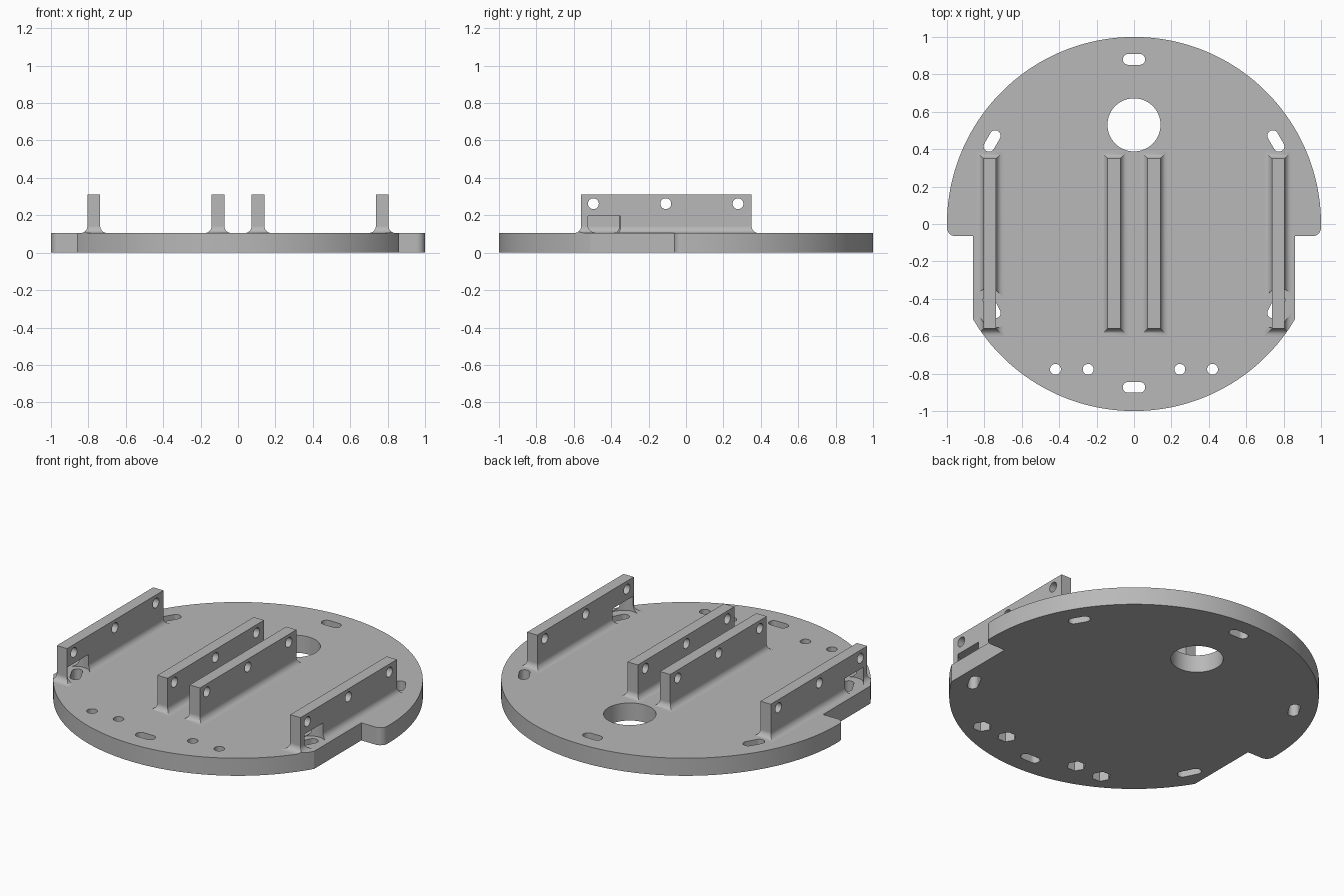
import bpy, bmesh
from math import sin, cos, pi, sqrt, atan2, radians
from mathutils import Matrix

cube = bpy.data.objects.get("Cube")
if cube:
    bpy.data.objects.remove(cube, do_unlink=True)

grey = bpy.data.materials.new("plain grey")
grey.use_nodes = True
grey.diffuse_color = (0.48, 0.48, 0.48, 1)
grey.node_tree.nodes["Principled BSDF"].inputs["Base Color"].default_value = grey.diffuse_color

THICK, TOP = 0.105, 0.31
RAIL_Y = (-0.56, 0.35)
RAIL_HALF, FILLET = 0.034, 0.038


def arc(cx, cy, r, a0, a1, n):
    return [(cx + r * cos(a0 + (a1 - a0) * i / n), cy + r * sin(a0 + (a1 - a0) * i / n))
            for i in range(n + 1)]


def circle(cx, cy, r, n=32):
    return arc(cx, cy, r, 0, 2 * pi, n)[:-1]


def slot(x0, y0, x1, y1, r):
    a = atan2(y1 - y0, x1 - x0)
    return arc(x1, y1, r, a - pi / 2, a + pi / 2, 12) + arc(x0, y0, r, a + pi / 2, a + 1.5 * pi, 12)


def mirror(pts):
    return [(-x, y) for x, y in pts]


def loft(name, layers, z_values, matrix=None):
    """Solid made from closed outlines stacked along z."""
    bm = bmesh.new()
    rings = [[bm.verts.new((x, y, z)) for x, y in pts] for pts, z in zip(layers, z_values)]
    for lo, hi in zip(rings, rings[1:]):
        for i in range(len(lo)):
            j = (i + 1) % len(lo)
            bm.faces.new((lo[i], lo[j], hi[j], hi[i]))
    bm.faces.new(rings[0][::-1])
    bm.faces.new(rings[-1])
    bmesh.ops.recalc_face_normals(bm, faces=bm.faces)
    if matrix:
        bm.transform(matrix)
    mesh = bpy.data.meshes.new(name)
    bm.to_mesh(mesh)
    bm.free()
    obj = bpy.data.objects.new(name, mesh)
    bpy.context.collection.objects.link(obj)
    mesh.materials.append(grey)
    return obj


def prism(name, pts, z0, z1, matrix=None):
    return loft(name, [pts, pts], (z0, z1), matrix)


def boolean(obj, cutter, operation="DIFFERENCE"):
    bpy.context.view_layer.objects.active = obj
    mod = obj.modifiers.new("cut", "BOOLEAN")
    mod.operation, mod.solver, mod.object = operation, "EXACT", cutter
    bpy.ops.object.modifier_apply(modifier=mod.name)


def cut(obj, pts, z0, z1, matrix=None):
    cutter = prism("cutter", pts, z0, z1, matrix)
    boolean(obj, cutter)
    bpy.data.objects.remove(cutter, do_unlink=True)


def finish(obj):
    bpy.ops.object.select_all(action="DESELECT")
    obj.select_set(True)
    bpy.context.view_layer.objects.active = obj
    bpy.ops.object.shade_smooth_by_angle(angle=radians(30))
    mod = obj.modifiers.new("even normals", "WEIGHTED_NORMAL")
    mod.keep_sharp = True


# Plate outline: round back, rounded side tabs, straight flanks, round front
corner, side_x, tab_y = 0.045, 0.86, -0.065
cy = tab_y + corner
cx = sqrt((1 - corner) ** 2 - cy ** 2)
a_tab = atan2(cy, cx)
a_flank = atan2(-sqrt(1 - side_x ** 2), side_x)
half = arc(0, 0, 1, pi / 2, a_tab, 48)
half += arc(cx, cy, corner, a_tab, -pi / 2, 8)[1:]
half += [(side_x, tab_y)]
half += arc(0, 0, 1, a_flank, -pi / 2, 32)
outline = half + mirror(half[1:-1])[::-1]
plate = prism("base_plate", outline, 0, THICK)

# Through holes and slots
back_slot = slot(0.775, 0.415, 0.742, 0.472, 0.029)
front_slot = slot(0.778, -0.405, 0.742, -0.475, 0.029)
holes = [circle(0, 0.53, 0.142, 64),
         slot(-0.031, 0.88, 0.031, 0.88, 0.029),
         slot(-0.031, -0.873, 0.031, -0.873, 0.029),
         back_slot, mirror(back_slot), front_slot, mirror(front_slot)]
screw_x = (-0.42, -0.245, 0.245, 0.42)
holes += [circle(x, -0.777, 0.029) for x in screw_x]
for pts in holes:
    cut(plate, pts, -0.1, 0.2)

# Hexagonal nut pockets underneath
for x in screw_x:
    cut(plate, circle(x, -0.777, 0.052, 6), -0.1, 0.06)
finish(plate)


# Upright rails with a flared foot
def rail(name, x, notched):
    def rect(o):
        x0, x1 = x - RAIL_HALF - o, x + RAIL_HALF + o
        y0, y1 = RAIL_Y[0] - o, RAIL_Y[1] + o
        return [(x0, y0), (x1, y0), (x1, y1), (x0, y1)]

    steps = [i * pi / 16 for i in range(9)]
    layers = [rect(FILLET * (1 - sin(a))) for a in steps] + [rect(0)]
    heights = [THICK + FILLET * (1 - cos(a)) for a in steps] + [TOP]
    obj = loft(name, layers, heights)
    if notched:
        # Trim the foot to the plate edge and clear room for the screw head
        trim = prism("trim", outline, -0.1, 0.5)
        boolean(obj, trim, "INTERSECT")
        bpy.data.objects.remove(trim, do_unlink=True)
        pocket = slot(0.778, -0.425, 0.742, -0.475, 0.08)
        cut(obj, pocket if x > 0 else mirror(pocket), 0.05, 0.197)
    # Cross holes near the top
    for y in (-0.495, -0.108, 0.278):
        turn = Matrix.Translation((x, y, 0.262)) @ Matrix.Rotation(pi / 2, 4, "Y")
        cut(obj, circle(0, 0, 0.029), -0.1, 0.1, turn)
    finish(obj)


for side, s in (("left", 1), ("right", -1)):
    rail(side + "_outer_rail", s * 0.771, True)
    rail(side + "_inner_rail", s * 0.107, False)
